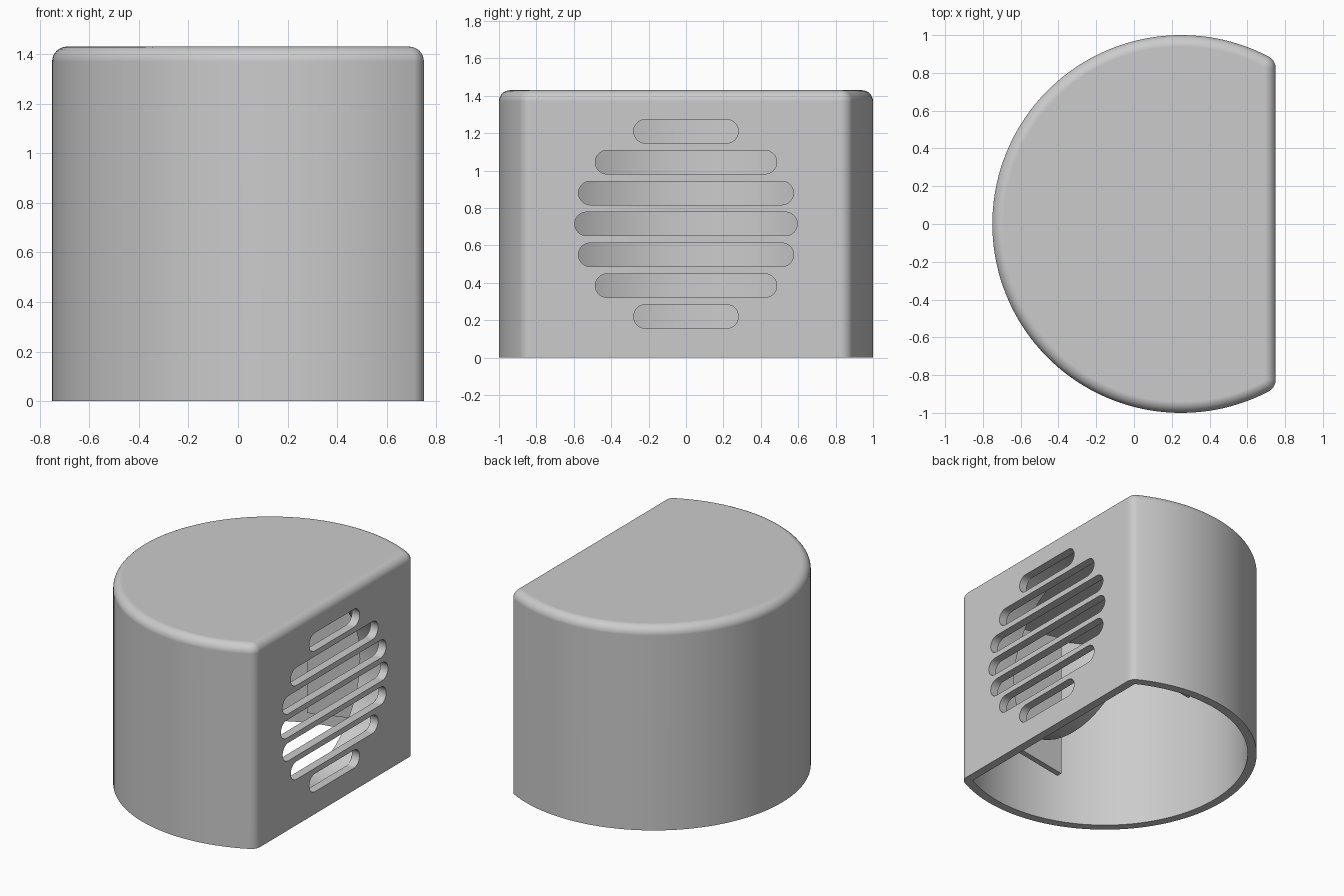
import bpy, bmesh, math

if "Cube" in bpy.data.objects:
    bpy.data.objects.remove(bpy.data.objects["Cube"])

grey = bpy.data.materials.new("light grey")
grey.use_nodes = True
COLOUR = (0.6, 0.6, 0.6, 1)
grey.diffuse_color = COLOUR
grey.node_tree.nodes["Principled BSDF"].inputs["Base Color"].default_value = COLOUR

CX, FLAT, CORNER, WALL, HEIGHT = 0.25, 0.75, 0.07, 0.06, 1.43
MID_Z = 0.715


def make_object(name, bm):
    bmesh.ops.recalc_face_normals(bm, faces=bm.faces)
    mesh = bpy.data.meshes.new(name)
    bm.to_mesh(mesh)
    bm.free()
    obj = bpy.data.objects.new(name, mesh)
    bpy.context.collection.objects.link(obj)
    mesh.materials.append(grey)
    return obj


def smooth(obj, angle=32):
    bpy.ops.object.select_all(action='DESELECT')
    obj.select_set(True)
    bpy.context.view_layer.objects.active = obj
    bpy.ops.object.shade_smooth_by_angle(angle=math.radians(angle))
    mod = obj.modifiers.new("flat caps", 'WEIGHTED_NORMAL')
    mod.keep_sharp = True


def outline(inset):
    """Circle cut by a flat side, with rounded corners, shrunk by inset."""
    corner_x = FLAT - CORNER
    corner_y = math.sqrt((1 - CORNER) ** 2 - (corner_x - CX) ** 2)
    phi = math.atan2(corner_y, corner_x - CX)
    pts = []
    for i in range(8):
        a = phi * i / 8
        r = CORNER - inset
        pts.append((corner_x + r * math.cos(a), corner_y + r * math.sin(a)))
    for i in range(97):
        a = phi + (2 * math.pi - 2 * phi) * i / 96
        pts.append((CX + (1 - inset) * math.cos(a), (1 - inset) * math.sin(a)))
    return pts + [(x, -y) for x, y in reversed(pts[:8])]


def loft(bm, rings):
    """Join rings of equal length with quads."""
    for a, b in zip(rings, rings[1:]):
        for i in range(len(a)):
            j = (i + 1) % len(a)
            bm.faces.new((a[i], a[j], b[j], b[i]))


def prism(bm, profile, axis_point, start, end):
    """Extrude a closed 2D profile between two values along one axis."""
    rings = [[bm.verts.new(axis_point(p, t)) for p in profile] for t in (start, end)]
    loft(bm, rings)
    for ring in rings:
        bm.faces.new(ring)


# Housing: open-bottomed shell with a rounded top edge
levels = [(WALL, HEIGHT - WALL), (WALL, 0), (0, 0)]
for i in range(9):
    a = math.pi / 2 * i / 8
    levels.append((0.06 * (1 - math.cos(a)), HEIGHT - 0.06 * (1 - math.sin(a))))
bm = bmesh.new()
rings = [[bm.verts.new((x, y, z)) for x, y in outline(d)] for d, z in levels]
loft(bm, rings)
bm.faces.new(rings[0])
bm.faces.new(rings[-1])
housing = make_object("housing", bm)

# Grille slots cut through the flat side
bm = bmesh.new()
HALF = (0.595, 0.575, 0.485, 0.28)
R = 0.063
for k in range(-3, 4):
    w = HALF[abs(k)] - R
    slot = []
    for side in (1, -1):
        for i in range(17):
            a = math.pi * (i / 16 - 0.5)
            slot.append((side * (w + R * math.cos(a)), MID_Z + k * 0.165 + side * R * math.sin(a)))
    prism(bm, slot, lambda p, t: (t, p[0], p[1]), FLAT - 0.15, FLAT + 0.1)
cutter = make_object("slot_cutter", bm)
cutter.hide_render = True
cut = housing.modifiers.new("slots", 'BOOLEAN')
cut.operation, cut.solver, cut.object = 'DIFFERENCE', 'EXACT', cutter
bpy.context.view_layer.objects.active = housing
bpy.ops.object.modifier_apply(modifier=cut.name)
bpy.data.objects.remove(cutter)
smooth(housing)

# Mounting ring behind the grille
bm = bmesh.new()
rings = []
for r, x in ((0.61, 0.7), (0.61, 0.52), (0.65, 0.52), (0.65, 0.7)):
    rings.append([bm.verts.new((x, r * math.sin(a), MID_Z + r * math.cos(a)))
                  for a in (2 * math.pi * i / 64 for i in range(64))])
loft(bm, rings + rings[:1])
smooth(make_object("grille_ring", bm))

# Side fins flanking the ring
for name, side in (("left_fin", 1), ("right_fin", -1)):
    bm = bmesh.new()
    fin = [(0.7, 0.3), (0.08, 0.2), (0.08, 1.23), (0.7, 1.13)]
    prism(bm, fin, lambda p, t: (p[0], t, p[1]), side * 0.65, side * 0.69)
    make_object(name, bm)
